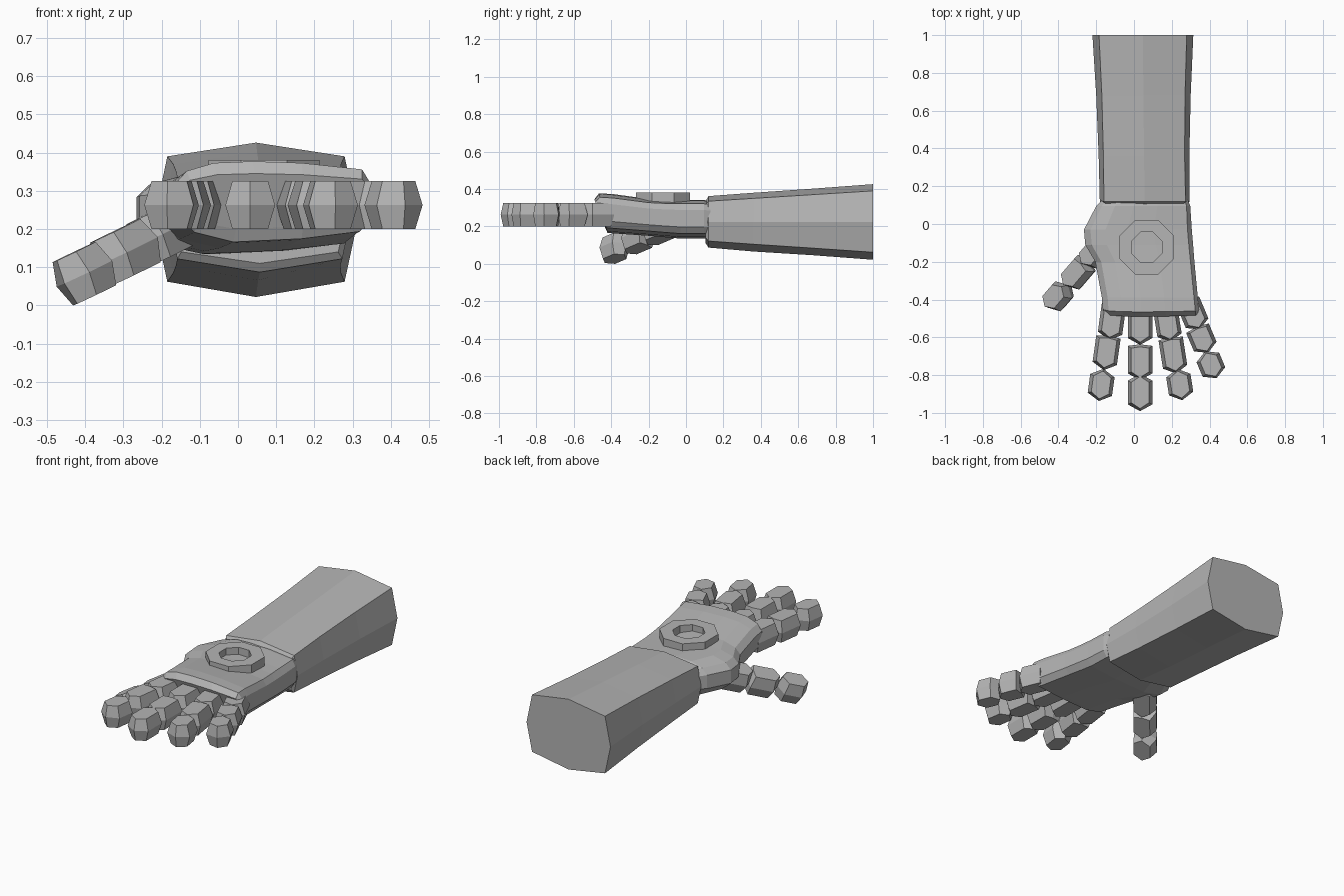
import bpy, bmesh, math
from mathutils import Vector, Matrix

if "Cube" in bpy.data.objects:
    bpy.data.objects.remove(bpy.data.objects["Cube"])

grey = bpy.data.materials.new("plain_grey")
grey.diffuse_color = (0.46, 0.46, 0.46, 1)
grey.use_nodes = True
grey.node_tree.nodes["Principled BSDF"].inputs["Base Color"].default_value = grey.diffuse_color


def finish(name, bm):
    bmesh.ops.recalc_face_normals(bm, faces=bm.faces)
    me = bpy.data.meshes.new(name)
    bm.to_mesh(me)
    bm.free()
    me.materials.append(grey)
    ob = bpy.data.objects.new(name, me)
    bpy.context.collection.objects.link(ob)
    return ob


def loft(name, rings, caps=True):
    """Skin a list of equal-length point rings."""
    bm = bmesh.new()
    vs = [[bm.verts.new(p) for p in r] for r in rings]
    n = len(vs[0])
    for a, b in zip(vs, vs[1:]):
        for i in range(n):
            j = (i + 1) % n
            bm.faces.new((a[i], a[j], b[j], b[i]))
    if caps:
        bm.faces.new(vs[0])
        bm.faces.new(vs[-1])
    return finish(name, bm)


# Forearm: eight-sided flaring sleeve (y, half width, corner inset, ridges and corners in z)
def arm_ring(y, cx, hw, inset, z0, z1, z2, z3):
    c, m = hw - inset, (z0 + z3) / 2
    return [Vector((cx + x, y, z)) for x, z in (
        (-hw, m), (-c, z2), (0, z3), (c, z2), (hw, m), (c, z1), (0, z0), (-c, z1))]


loft("forearm", [
    arm_ring(0.105, 0.057, 0.225, 0.02, 0.11, 0.14, 0.315, 0.335),
    arm_ring(0.12, 0.057, 0.238, 0.022, 0.087, 0.122, 0.335, 0.362),
    arm_ring(0.36, 0.053, 0.24, 0.025, 0.066, 0.105, 0.35, 0.38),
    arm_ring(0.68, 0.05, 0.25, 0.03, 0.046, 0.084, 0.37, 0.402),
    arm_ring(1.0, 0.047, 0.267, 0.035, 0.022, 0.062, 0.39, 0.426)])

# Palm: rounded slab; the section is given as fractions of width and height
SECTION = [(0, 0.35), (0, 0.72), (0.06, 0.88), (0.2, 0.98), (0.4, 1), (0.65, 0.98), (0.96, 0.9),
           (1, 0.74), (1, 0.3), (0.95, 0.13), (0.65, 0.04), (0.3, 0), (0.1, 0.12)]


def palm_ring(y, xl, xr, zb, zt, slant=0.0):
    return [Vector((xl + u * (xr - xl), y - slant * v, zb + v * (zt - zb))) for u, v in SECTION]


loft("palm", [
    palm_ring(0.13, -0.165, 0.285, 0.14, 0.335),
    palm_ring(0.095, -0.2, 0.298, 0.135, 0.342),
    palm_ring(-0.03, -0.265, 0.306, 0.135, 0.342),
    palm_ring(-0.11, -0.258, 0.313, 0.142, 0.343),
    palm_ring(-0.2, -0.205, 0.32, 0.15, 0.347),
    palm_ring(-0.39, -0.17, 0.338, 0.163, 0.373),
    palm_ring(-0.42, -0.165, 0.345, 0.166, 0.377, 0.045),
    palm_ring(-0.435, -0.155, 0.345, 0.2, 0.345, 0.055)])


# Round plate on the back of the hand: octagonal ring with an open centre
def octagon(r, z):
    r /= math.cos(math.pi / 8)
    return [Vector((0.068 + r * math.cos(a), -0.123 + r * math.sin(a), z))
            for a in ((i + 0.5) * math.pi / 4 for i in range(8))]


loft("hand_disc", [octagon(0.145, 0.32), octagon(0.145, 0.381), octagon(0.08, 0.381),
                   octagon(0.08, 0.32)], caps=False)


# Finger segment: hexagonal plan, widest at mid height, pointing along local -y
def segment(name, matrix, length, hw=0.065, hh=0.0625, pointed_back=False):
    h, p = length / 2, 0.036
    back = h - p if pointed_back else h - 0.008
    plan = [(0, -h), (hw, -h + p), (hw, back), (0, h), (-hw, back), (-hw, -h + p)]
    rings = []
    for z, s, t in ((-hh, 0.72, 0.86), (0, 1, 1), (hh, 0.72, 0.86)):
        rings.append([matrix @ Vector((x * s, y * t, z)) for x, y in plan])
    loft(name, rings)


# Four fingers: outward angle in degrees, then (x, y, length) of each segment
FINGERS = {
    "index_finger": (-8, [(-0.118, -0.515, 0.2), (-0.147, -0.682, 0.185), (-0.174, -0.852, 0.172)]),
    "middle_finger": (0, [(0.032, -0.54, 0.2), (0.032, -0.732, 0.19), (0.032, -0.892, 0.198)]),
    "ring_finger": (9, [(0.178, -0.525, 0.2), (0.208, -0.695, 0.195), (0.242, -0.85, 0.168)]),
    "little_finger": (23, [(0.315, -0.48, 0.17), (0.362, -0.613, 0.15), (0.407, -0.745, 0.155)]),
}
for name, (angle, parts) in FINGERS.items():
    for i, (x, y, length) in enumerate(parts):
        m = Matrix.Translation((x, y, 0.2625)) @ Matrix.Rotation(math.radians(angle), 4, 'Z')
        segment(f"{name}_{i + 1}", m, length, pointed_back=(i == 2))

# Thumb: angled out and down, rolled to the side
axis = Vector((0.105, 0.122, 0.052)).normalized()
side = axis.cross(Vector((-0.45, 0, 1))).normalized()
turn = Matrix((side, axis, side.cross(axis))).transposed().to_4x4()
for i, (pos, length) in enumerate([((-0.2, -0.145, 0.187), 0.2), ((-0.302, -0.265, 0.135), 0.175),
                                   ((-0.402, -0.383, 0.083), 0.168)]):
    segment(f"thumb_{i + 1}", Matrix.Translation(pos) @ turn, length, pointed_back=(i == 2))
